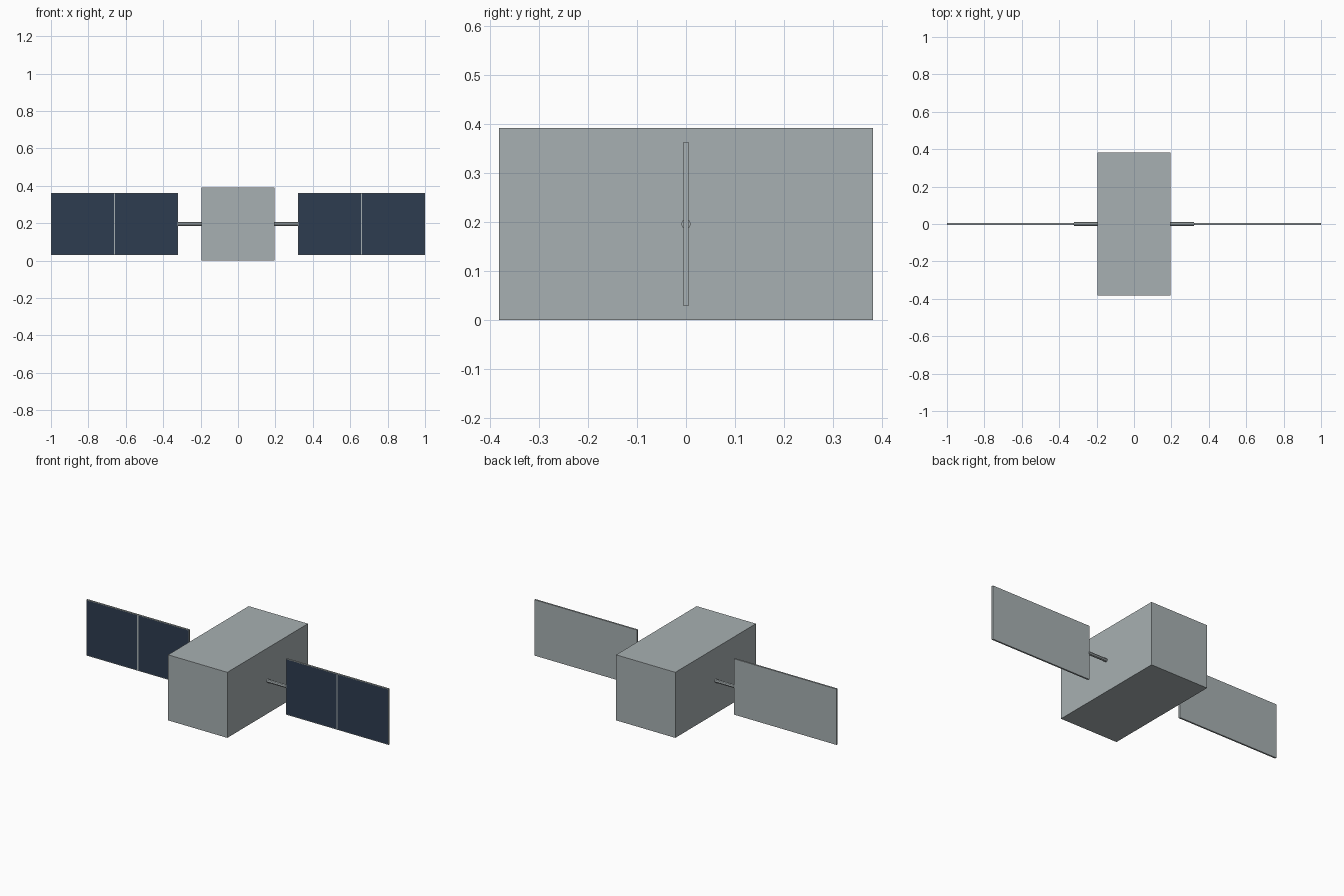
import bpy, bmesh
from math import pi
from mathutils import Matrix, Vector

cube = bpy.data.objects.get("Cube")
if cube:
    bpy.data.objects.remove(cube)


def material(name, rgb):
    m = bpy.data.materials.new(name)
    m.use_nodes = True
    m.diffuse_color = (*rgb, 1)
    m.node_tree.nodes["Principled BSDF"].inputs["Base Color"].default_value = (*rgb, 1)
    return m


grey = material("light_grey", (0.39, 0.435, 0.445))
navy = material("navy_cells", (0.027, 0.045, 0.08))

BODY = Vector((0.392, 0.762, 0.392))   # full size of the body
PANEL = Vector((0.68, 0.01, 0.334))    # full size of one wing
MID = BODY.z / 2


def box(bm, size):
    bmesh.ops.create_cube(bm, size=1, matrix=Matrix.Diagonal((*size, 1)))


def finish(name, bm, centre, *mats):
    mesh = bpy.data.meshes.new(name)
    bm.to_mesh(mesh)
    bm.free()
    for m in mats:
        mesh.materials.append(m)
    ob = bpy.data.objects.new(name, mesh)
    ob.location = centre
    bpy.context.collection.objects.link(ob)
    return ob


# Main body
bm = bmesh.new()
box(bm, BODY)
finish("body", bm, (0, 0, MID), grey)

for side, sign in (("left", 1), ("right", -1)):
    # Solar wing: plate split in two, each front half inset as a dark cell
    bm = bmesh.new()
    box(bm, PANEL)
    bmesh.ops.bisect_plane(bm, geom=bm.verts[:] + bm.edges[:] + bm.faces[:],
                           plane_co=(0, 0, 0), plane_no=(1, 0, 0))
    cells = [f for f in bm.faces if f.normal.y < -0.9]
    bmesh.ops.inset_individual(bm, faces=cells, thickness=0.005)
    for f in cells:
        f.material_index = 1
    finish(side + "_solar_panel", bm, (sign * (1 - PANEL.x / 2), 0, MID), grey, navy)

    # Arm joining the wing to the body
    start, end = BODY.x / 2 - 0.01, 1 - PANEL.x + 0.002
    bm = bmesh.new()
    bmesh.ops.create_cone(bm, cap_ends=True, segments=8, radius1=0.01, radius2=0.01,
                          depth=end - start, matrix=Matrix.Rotation(pi / 2, 4, "Y"))
    finish(side + "_arm", bm, (sign * (start + end) / 2, 0, MID), grey)
